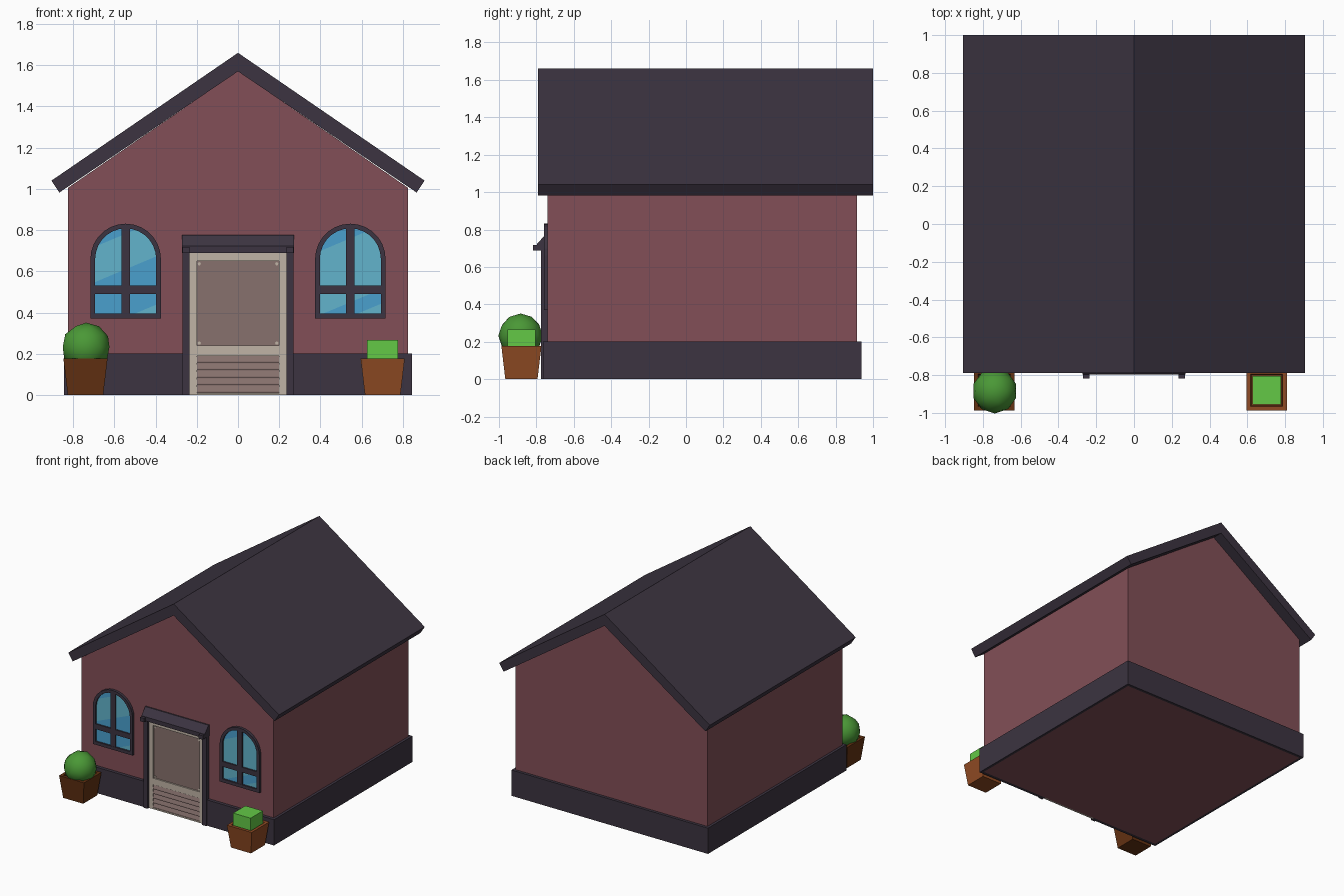
import bpy, bmesh, math
from mathutils import Vector

if "Cube" in bpy.data.objects:
    bpy.data.objects.remove(bpy.data.objects["Cube"])


def mat(name, r, g, b):
    lin = [((c / 255 + 0.055) / 1.055) ** 2.4 if c > 10 else c / 255 / 12.92 for c in (r, g, b)]
    m = bpy.data.materials.new(name)
    m.diffuse_color = (*lin, 1)
    m.use_nodes = True
    m.node_tree.nodes["Principled BSDF"].inputs["Base Color"].default_value = m.diffuse_color
    return m


WALL = mat("brick red", 130, 79, 87)
DARK = mat("dark slate", 60, 52, 65)
BEIGE = mat("beige", 192, 180, 166)
PANEL = mat("dusty brown", 135, 113, 109)
GLASS = mat("light glass", 98, 180, 204)
GLASS2 = mat("blue glass", 74, 160, 206)
POT_D = mat("dark clay", 100, 50, 18)
POT_L = mat("clay", 144, 75, 35)
LEAF_D = mat("dark leaf", 74, 152, 54)
LEAF_L = mat("light leaf", 99, 200, 70)


def finish(name, bm, *mats):
    bmesh.ops.recalc_face_normals(bm, faces=bm.faces[:])
    me = bpy.data.meshes.new(name)
    bm.to_mesh(me)
    bm.free()
    for m in mats:
        me.materials.append(m)
    ob = bpy.data.objects.new(name, me)
    bpy.context.collection.objects.link(ob)
    return ob


def prism_bm(pts, axis, a, b):
    """Extrude a 2D profile along an axis from a to b."""
    bm = bmesh.new()
    place = {"x": lambda p, t: (t, p[0], p[1]),
             "y": lambda p, t: (p[0], t, p[1]),
             "z": lambda p, t: (p[0], p[1], t)}[axis]
    lo = [bm.verts.new(place(p, a)) for p in pts]
    hi = [bm.verts.new(place(p, b)) for p in pts]
    bm.faces.new(lo)
    bm.faces.new(hi[::-1])
    n = len(pts)
    for i in range(n):
        j = (i + 1) % n
        bm.faces.new((lo[i], hi[i], hi[j], lo[j]))
    return bm


def prism(name, pts, axis, a, b, m):
    return finish(name, prism_bm(pts, axis, a, b), m)


def box(name, x0, x1, y0, y1, z0, z1, m):
    return prism(name, [(x0, y0), (x1, y0), (x1, y1), (x0, y1)], "z", z0, z1, m)


# House body with gables
prism("walls", [(-.825, 0), (.825, 0), (.825, 1.005), (0, 1.572), (-.825, 1.005)],
      "y", -.74, .915, WALL)

# Roof chevron
prism("roof", [(-.905, 1.04), (0, 1.66), (.905, 1.04), (.867, .982), (0, 1.57), (-.867, .982)],
      "y", -.79, 1.0, DARK)

# Plinth running round the house, open at the door
half = [(.27, -.765), (.845, -.765), (.845, .937)]
inner = [(.825, .915), (.825, -.74), (.27, -.74)]
prism("plinth", half + [(-x, y) for x, y in half[::-1]] + [(-x, y) for x, y in inner[::-1]] + inner,
      "z", 0, .2, DARK)

# Door surround and canopy
for s, side in ((-1, "left"), (1, "right")):
    xs = sorted((s * .235, s * .27))
    box(side + "_door_post", *xs, -.775, -.74, 0, .70, DARK)
    box(side + "_canopy_bracket", *xs, -.818, -.74, .688, .718, DARK)
    box(side + "_door_stile", *sorted((s * .2, s * .235)), -.757, -.74, 0, .69, BEIGE)
prism("canopy", [(-.74, .775), (-.75, .775), (-.797, .722), (-.797, .69), (-.74, .69)],
      "x", -.272, .272, DARK)

# Door rails, panel, slats and corner studs
box("door_panel", -.2, .2, -.746, -.74, 0, .65, PANEL)
for name, z0, z1 in (("top", .65, .69), ("middle", .19, .24), ("bottom", 0, .01)):
    box(name + "_door_rail", -.2, .2, -.757, -.74, z0, z1, BEIGE)
for i in range(5):
    z = .012 + i * .036
    prism("door_slat", [(-.745, z + .032), (-.748, z + .032), (-.757, z + .008), (-.757, z),
                        (-.745, z)], "x", -.2, .2, PANEL)
for x in (-.188, .188):
    for z in (.252, .636):
        prism("door_stud", [(x + .008 * math.cos(k * math.pi / 4), z + .008 * math.sin(k * math.pi / 4))
                            for k in range(8)], "y", -.75, -.745, BEIGE)


# Arched windows
def arch(cx, hw, z0, spring, n=14):
    arc = [(cx + hw * math.cos(math.pi * i / n), spring + hw * math.sin(math.pi * i / n))
           for i in range(n + 1)]
    return [(cx - hw, z0), (cx + hw, z0)] + arc


def window(side, cx, bands):
    out, inn = arch(cx, .171, .37, .66), arch(cx, .148, .395, .66)
    bm = bmesh.new()
    rings = [[bm.verts.new((x, y, z)) for x, z in loop]
             for loop, y in ((out, -.74), (out, -.76), (inn, -.76), (inn, -.74))]
    n = len(out)
    for r in range(4):
        a, b = rings[r], rings[(r + 1) % 4]
        for i in range(n):
            j = (i + 1) % n
            bm.faces.new((a[i], a[j], b[j], b[i]))
    finish(side + "_window_frame", bm, DARK)
    box(side + "_window_mullion", cx - .021, cx + .021, -.758, -.74, .385, .815, DARK)
    box(side + "_window_bar", cx - .155, cx + .155, -.758, -.74, .49, .53, DARK)
    # Glass cut along slanting lines into two blues
    bm = prism_bm(arch(cx, .15, .39, .66), "y", -.747, -.741)
    slope = .42
    for v in {v for band in bands for v in band}:
        bmesh.ops.bisect_plane(bm, geom=bm.verts[:] + bm.edges[:] + bm.faces[:],
                               plane_co=Vector((cx, 0, v)), plane_no=Vector((-slope, 0, 1)))
    for f in bm.faces:
        c = f.calc_center_median()
        v = c.z - slope * (c.x - cx)
        f.material_index = int(any(a < v < b for a, b in bands))
    finish(side + "_window_glass", bm, GLASS, GLASS2)


window("left", -.545, [(.782, 1.5), (.376, .61)])
window("right", .545, [(.76, 1.5), (.38, .45)])


# Tapered square pots with a sunken top
def pot(name, cx, cy, m):
    bm = bmesh.new()
    rings = []
    for h, z in ((.086, 0), (.107, .176), (.085, .176), (.08, .145)):
        rings.append([bm.verts.new((cx + sx * h, cy + sy * h, z))
                      for sx, sy in ((-1, -1), (1, -1), (1, 1), (-1, 1))])
    bm.faces.new(rings[0])
    bm.faces.new(rings[-1])
    for a, b in zip(rings, rings[1:]):
        for i in range(4):
            j = (i + 1) % 4
            bm.faces.new((a[i], a[j], b[j], b[i]))
    finish(name, bm, m)


pot("left_pot", -.74, -.88, POT_D)
pot("right_pot", .702, -.88, POT_L)

# Round bush and square bush
bpy.ops.mesh.primitive_ico_sphere_add(subdivisions=2, radius=.119, location=(-.737, -.884, .232))
bush = bpy.context.object
bush.name = "round_bush"
bush.data.materials.append(LEAF_D)
bpy.ops.object.shade_smooth()
box("square_bush", .627, .777, -.955, -.805, .146, .266, LEAF_L)
